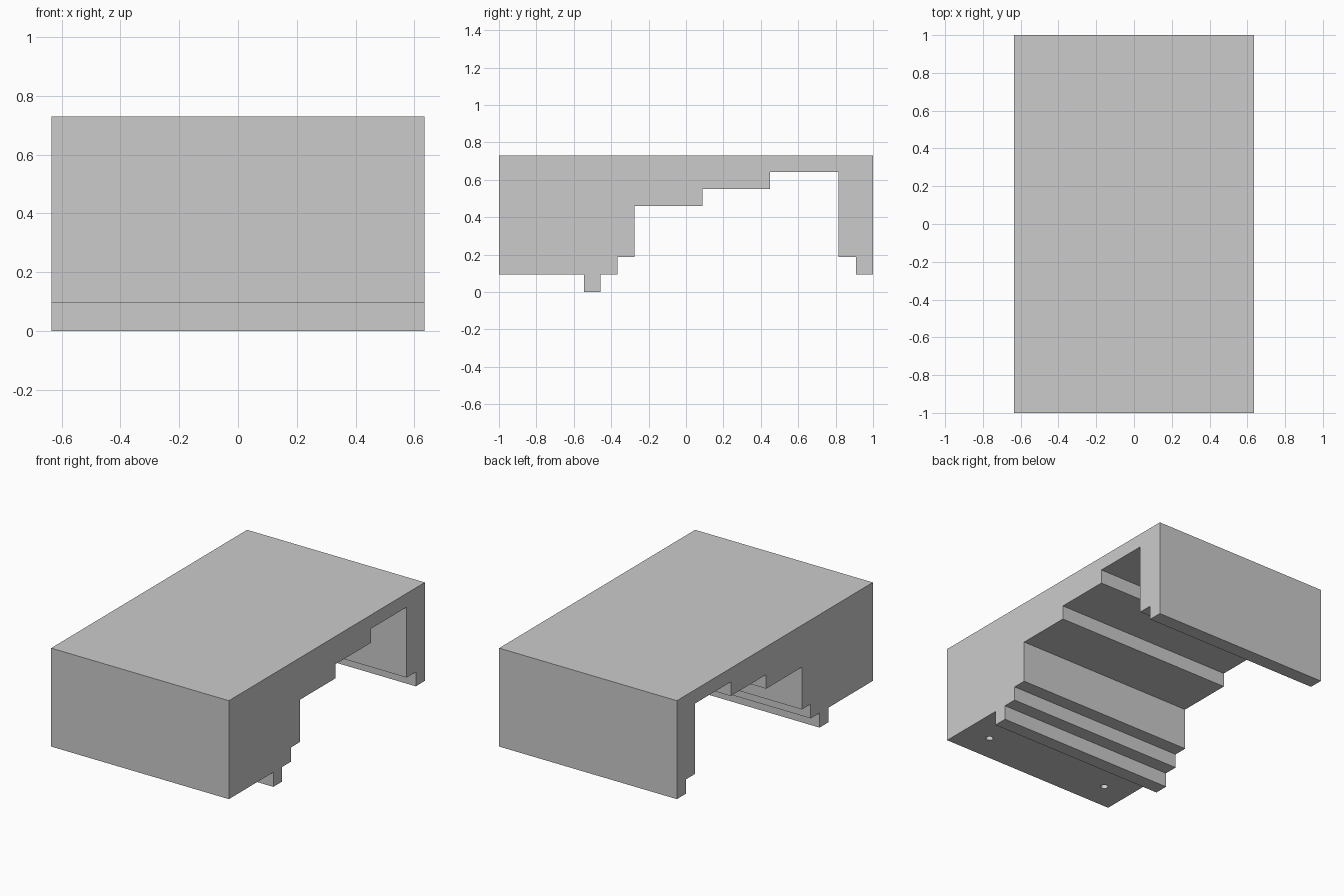
import bpy, bmesh

if "Cube" in bpy.data.objects:
    bpy.data.objects.remove(bpy.data.objects["Cube"])

HALF_W = 0.635
# Stepped side profile (y, z)
PROFILE = [(-1, .094), (-.546, .094), (-.546, 0), (-.456, 0), (-.456, .094),
           (-.366, .094), (-.366, .186), (-.276, .186), (-.276, .459),
           (.088, .459), (.088, .55), (.45, .55), (.45, .641), (.815, .641),
           (.815, .186), (.908, .186), (.908, .094), (1, .094),
           (1, .73), (-1, .73)]

# Stepped body: profile extruded across the width
bm = bmesh.new()
face = bm.faces.new([bm.verts.new((-HALF_W, y, z)) for y, z in PROFILE])
ext = bmesh.ops.extrude_face_region(bm, geom=[face])
bmesh.ops.translate(bm, vec=(2 * HALF_W, 0, 0),
                    verts=[v for v in ext["geom"] if isinstance(v, bmesh.types.BMVert)])
bmesh.ops.recalc_face_normals(bm, faces=bm.faces[:])
mesh = bpy.data.meshes.new("stepped_body")
bm.to_mesh(mesh)
bm.free()
body = bpy.data.objects.new("stepped_body", mesh)
bpy.context.collection.objects.link(body)

# Two blind holes in the underside of the thick front block
for side in (-1, 1):
    bpy.ops.mesh.primitive_cylinder_add(vertices=32, radius=0.022, depth=0.37,
                                        location=(side * 0.453, -0.819, 0.185))
    cutter = bpy.context.object
    cutter.name = "hole_cutter"
    cutter.hide_render = True
    mod = body.modifiers.new("hole", 'BOOLEAN')
    mod.operation = 'DIFFERENCE'
    mod.solver = 'EXACT'
    mod.object = cutter
    bpy.context.view_layer.objects.active = body
    bpy.ops.object.modifier_apply(modifier=mod.name)
    bpy.data.objects.remove(cutter)
